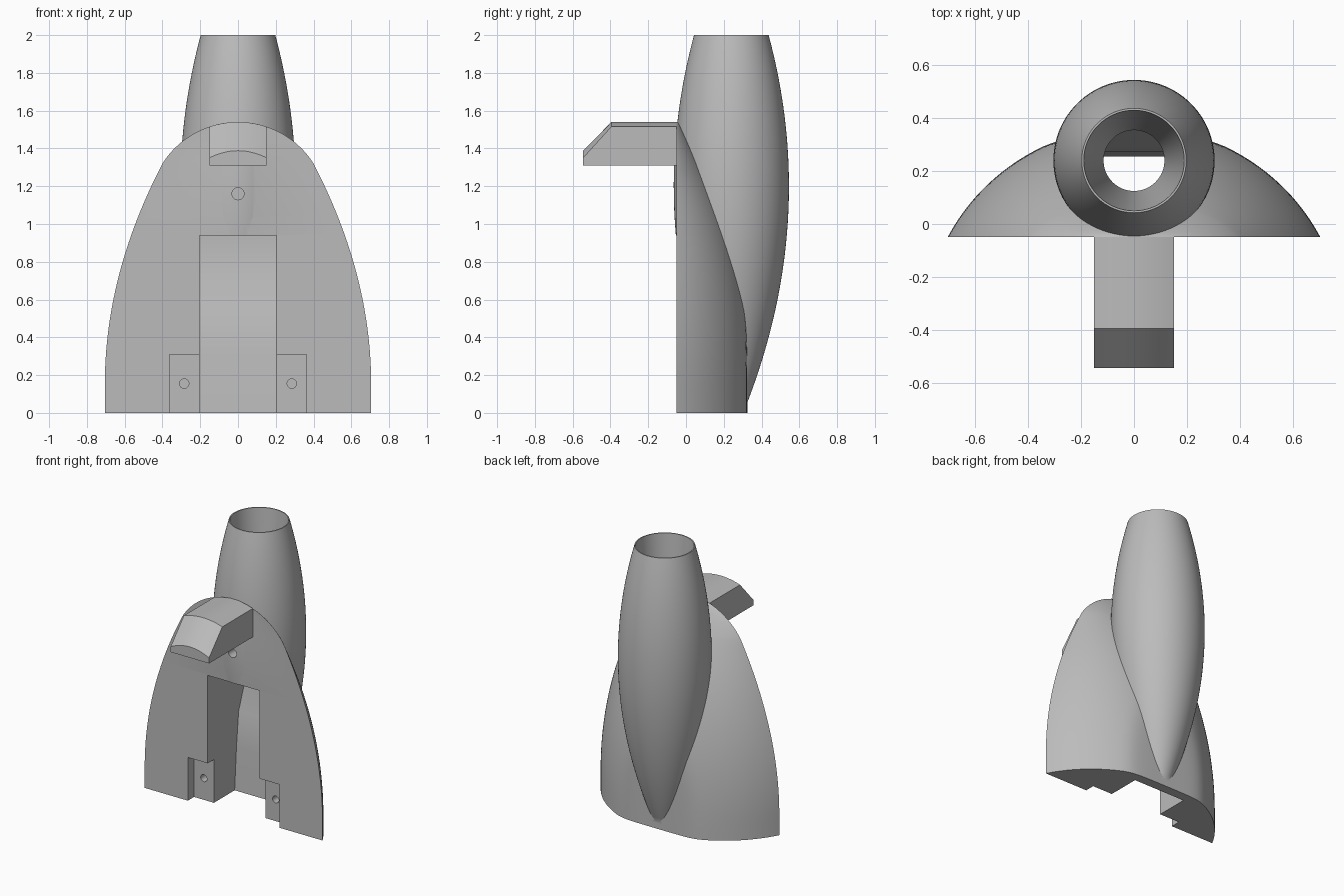
import bpy, bmesh, math

if "Cube" in bpy.data.objects:
    bpy.data.objects.remove(bpy.data.objects["Cube"], do_unlink=True)

FRONT = -0.05      # flat front plane
AXIS_Y = 0.24      # centre line of the tube

grey = bpy.data.materials.new("plain grey")
grey.use_nodes = True
grey.diffuse_color = (0.5, 0.5, 0.5, 1)
grey.node_tree.nodes["Principled BSDF"].inputs["Base Color"].default_value = (0.5, 0.5, 0.5, 1)


def make(name, bm):
    bmesh.ops.recalc_face_normals(bm, faces=bm.faces)
    mesh = bpy.data.meshes.new(name)
    bm.to_mesh(mesh)
    bm.free()
    mesh.materials.append(grey)
    obj = bpy.data.objects.new(name, mesh)
    bpy.context.collection.objects.link(obj)
    return obj


def loft(name, rings):
    """Solid through closed rings of equal length."""
    bm = bmesh.new()
    loops = [[bm.verts.new(p) for p in ring] for ring in rings]
    for a, b in zip(loops, loops[1:]):
        for i in range(len(a)):
            j = (i + 1) % len(a)
            bm.faces.new((a[i], a[j], b[j], b[i]))
    bm.faces.new(loops[0])
    bm.faces.new(loops[-1])
    return make(name, bm)


def circle(r, z, n=96):
    return [(r * math.cos(math.tau * i / n), AXIS_Y + r * math.sin(math.tau * i / n), z)
            for i in range(n)]


def rod(name, x, z, r, depth):
    ring = [(r * math.cos(math.tau * i / 32), r * math.sin(math.tau * i / 32)) for i in range(32)]
    return loft(name, [[(x + a, y, z + b) for a, b in ring] for y in (FRONT - 0.05, FRONT + depth)])


def box(name, x0, x1, y0, y1, z0, z1):
    ring = [(x0, y0), (x1, y0), (x1, y1), (x0, y1)]
    return loft(name, [[(x, y, z) for x, y in ring] for z in (z0, z1)])


def boolean(target, other, operation):
    mod = target.modifiers.new(operation, "BOOLEAN")
    mod.operation = operation
    mod.solver = "EXACT"
    mod.object = other
    bpy.context.view_layer.objects.active = target
    bpy.ops.object.modifier_apply(modifier=mod.name)
    bpy.data.objects.remove(other, do_unlink=True)


def smooth(obj):
    bpy.ops.object.select_all(action="DESELECT")
    obj.select_set(True)
    bpy.context.view_layer.objects.active = obj
    bpy.ops.object.shade_smooth_by_angle(angle=math.radians(25))


# Tapered body: arched outline in front, shallow arc behind
def half_width(z):
    if z < 1.32:
        return 0.705 - 0.223 * max(z - 0.15, 0) ** 2
    return math.sqrt(max(0.474 ** 2 - (z - 1.066) ** 2, 0))


def section(z, n=56):
    w, depth = half_width(z), 0.42 - 0.139 * z ** 2.5
    ring = []
    for i in range(n + 1):
        t = -math.cos(math.pi * i / n)
        y = FRONT + depth * (math.sqrt(0.63 - (0.705 * t) ** 2) - 0.365) / 0.429
        if i in (0, n):
            y = FRONT
        if y > 0.29:   # soft flattening of the back
            y = 0.29 + 0.035 * math.tanh((y - 0.29) / 0.035)
        ring.append((w * t, y, z))
    return ring


levels = [1.32 * i / 32 for i in range(32)]
levels += [1.32 + 0.22 * math.sin(math.pi / 2 * i / 20) for i in range(20)]
body = loft("body_with_tube", [section(z) for z in levels])

# Bulging tube
tube = loft("tube", [circle(0.305 - 0.168 * (z - 1.2) ** 2, z)
                     for z in (2 * i / 48 for i in range(49))])
boolean(body, tube, "UNION")

# Front channel with a sloping back
channel = [(-0.1, -0.1), (0.25, -0.1), (0.255, 0), (0.275, 0.3), (0.30, 0.55),
           (0.36, 0.71), (0.36, 0.94), (-0.1, 0.94)]
boolean(body, loft("channel_cutter", [[(x, y, z) for y, z in channel] for x in (-0.205, 0.205)]),
        "DIFFERENCE")

# Conical bore opening into the channel
boolean(body, loft("bore_cutter", [circle(0.115, 0.9), circle(0.115, 1.0),
                                   circle(0.19, 2.0), circle(0.194, 2.05)]), "DIFFERENCE")

# Mounting pockets and screw holes
for s in (-1, 1):
    xs = sorted((s * 0.19, s * 0.363))
    boolean(body, box("pocket_cutter", *xs, -0.1, FRONT + 0.07, -0.1, 0.31), "DIFFERENCE")
    boolean(body, rod("hole_cutter", s * 0.285, 0.155, 0.025, 0.15), "DIFFERENCE")
boolean(body, rod("upper_hole_cutter", 0, 1.16, 0.032, 0.08), "DIFFERENCE")
smooth(body)


# Front hook with arched top and sloping nose
def hook_ring(y, top, drop, n=16):
    ring = [(0.152, y, 1.31), (-0.152, y, 1.31)]
    for i in range(n + 1):
        t = 2 * i / n - 1
        ring.append((0.152 * t, y, top - drop * t * t))
    return ring


hook = loft("front_hook", [hook_ring(-0.545, 1.388, 0.038), hook_ring(-0.395, 1.54, 0.025),
                           hook_ring(FRONT + 0.001, 1.54, 0.025)])
smooth(hook)
